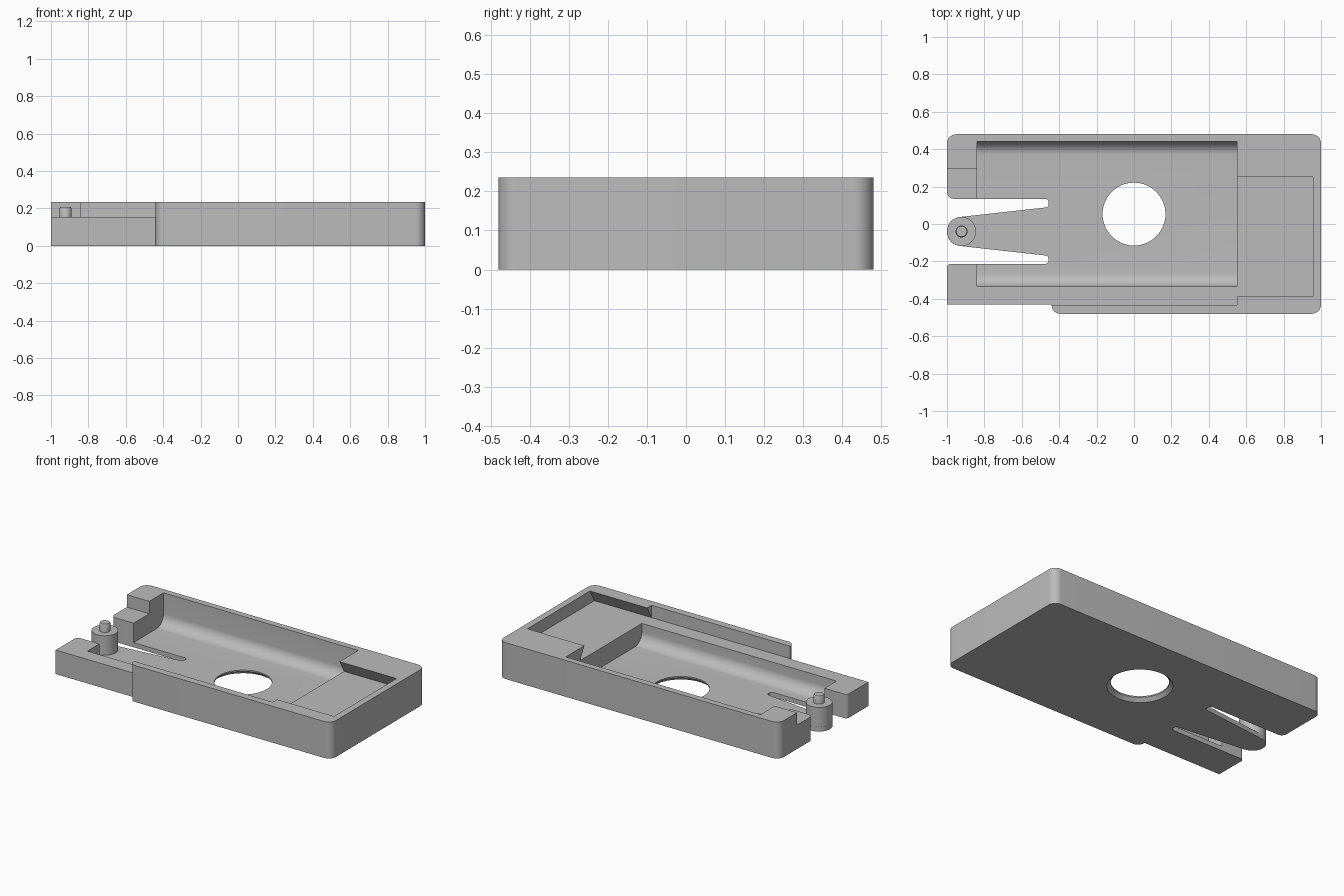
import bpy, bmesh, math
from mathutils import Vector, Matrix

if "Cube" in bpy.data.objects:
    bpy.data.objects.remove(bpy.data.objects["Cube"])

grey = bpy.data.materials.new("plain_grey")
grey.diffuse_color = (0.5, 0.5, 0.5, 1)
grey.use_nodes = True
grey.node_tree.nodes["Principled BSDF"].inputs["Base Color"].default_value = grey.diffuse_color


def rounded(points, steps=8):
    """Turn (x, y, radius) corners into a polygon with arcs at the corners."""
    out, n = [], len(points)
    for i, (x, y, r) in enumerate(points):
        p = Vector((x, y))
        if r == 0:
            out.append(p)
            continue
        a = (Vector(points[i - 1][:2]) - p).normalized()
        b = (Vector(points[(i + 1) % n][:2]) - p).normalized()
        half = a.angle(b) / 2
        c = p + (a + b).normalized() * r / math.sin(half)
        t = r / math.tan(half)
        v0, v1 = p + a * t - c, p + b * t - c
        for k in range(steps + 1):
            f = k / steps
            out.append(c + v0.lerp(v1, f).normalized() * r)
    return out


def prism(name, poly, lo, hi, axis="z"):
    """Extrude a polygon along z, or a (y, z) profile along x."""
    place = (lambda p, h: (p[0], p[1], h)) if axis == "z" else (lambda p, h: (h, p[0], p[1]))
    bm = bmesh.new()
    a = [bm.verts.new(place(p, lo)) for p in poly]
    b = [bm.verts.new(place(p, hi)) for p in poly]
    n = len(poly)
    bm.faces.new(a[::-1])
    bm.faces.new(b)
    for i in range(n):
        j = (i + 1) % n
        bm.faces.new((a[i], a[j], b[j], b[i]))
    return finish(name, bm)


def lathe(name, x, y, rings, seg=48):
    """Stack of (radius, z) rings around a vertical axis, capped."""
    bm = bmesh.new()
    loops = [[bm.verts.new((x + r * math.cos(k * math.tau / seg),
                            y + r * math.sin(k * math.tau / seg), z))
              for k in range(seg)] for r, z in rings]
    for a, b in zip(loops, loops[1:]):
        for i in range(seg):
            j = (i + 1) % seg
            bm.faces.new((a[i], a[j], b[j], b[i]))
    bm.faces.new(loops[0][::-1])
    bm.faces.new(loops[-1])
    return finish(name, bm)


def finish(name, bm):
    bmesh.ops.recalc_face_normals(bm, faces=bm.faces)
    me = bpy.data.meshes.new(name)
    bm.to_mesh(me)
    bm.free()
    me.materials.append(grey)
    ob = bpy.data.objects.new(name, me)
    bpy.context.collection.objects.link(ob)
    return ob


def select(ob):
    bpy.ops.object.select_all(action="DESELECT")
    ob.select_set(True)
    bpy.context.view_layer.objects.active = ob


def cut(body, cutter):
    m = body.modifiers.new("cut", "BOOLEAN")
    m.operation, m.solver, m.object = "DIFFERENCE", "EXACT", cutter
    select(body)
    bpy.ops.object.modifier_apply(modifier=m.name)
    bpy.data.objects.remove(cutter)


def box(x0, x1, y0, y1):
    return [(x0, y0), (x1, y0), (x1, y1), (x0, y1)]


TOP, LEDGE, FLOOR = 0.235, 0.155, 0.03
TIP = (-0.922, -0.04)

# Body outline with the sprung tongue between two tapered slots
tip = [(TIP[0] + 0.078 * math.cos(math.radians(a)),
        TIP[1] + 0.078 * math.sin(math.radians(a)), 0)
       for a in [96.5 + 167 * k / 24 for k in range(25)]]
outline = [(-1, -0.43, 0), (-0.44, -0.43, 0), (-0.44, -0.48, 0.045), (1, -0.48, 0.05),
           (1, 0.48, 0.05), (-1, 0.48, 0.05), (-1, 0.135, 0.035),
           (-0.457, 0.135, 0.018), (-0.457, 0.09, 0.018)] + tip + [
           (-0.457, -0.17, 0.018), (-0.457, -0.213, 0.018), (-1, -0.213, 0.02)]
body = prism("tray_body", rounded(outline), 0, TOP)

# Ledge beside the cavity
cut(body, prism("ledge_cutter", box(-1.1, 0.55, -0.433, 0.295), LEDGE, 0.3))
# Main cavity with rounded lower edges
cut(body, prism("cavity_cutter", rounded([(-0.335, FLOOR, 0.07), (0.44, FLOOR, 0.07),
                                         (0.44, 0.3, 0), (-0.335, 0.3, 0)]),
                -0.84, 0.55, "x"))
# Dovetail pocket
cut(body, prism("pocket_cutter", [(-0.433, LEDGE), (0.295, LEDGE), (0.25, TOP), (0.25, 0.3),
                                  (-0.388, 0.3), (-0.388, TOP)], 0.5, 0.957, "x"))
# Clearance above the tongue
cut(body, prism("tongue_cutter", box(-1.1, -0.8, -0.18, 0.1), FLOOR, 0.3))
# Round opening, flared underneath
cut(body, lathe("hole_cutter", 0, 0.053, [(0.2, -0.01), (0.168, 0.022), (0.168, 0.1)], 64))

# Boss and pin on the tongue tip
boss = lathe("tongue_boss", *TIP, [(0.0775, 0.01), (0.0775, LEDGE)])
pin = lathe("tongue_pin", *TIP, [(0.032, LEDGE - 0.01), (0.032, 0.2), (0.028, 0.207)], 32)

for ob in (body, boss, pin):
    select(ob)
    bpy.ops.object.shade_smooth_by_angle(angle=math.radians(30))
